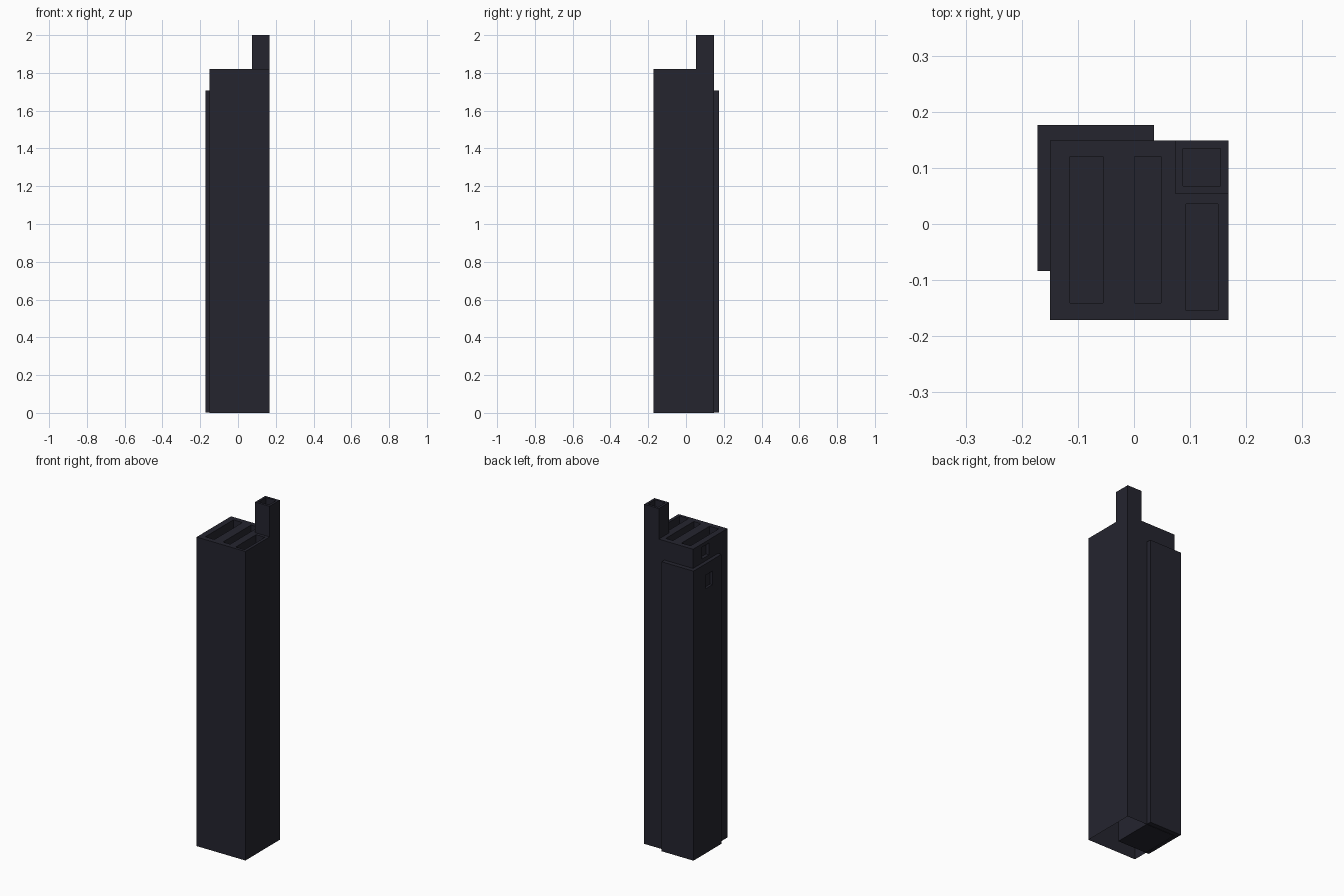
import bpy, bmesh

if "Cube" in bpy.data.objects:
    bpy.data.objects.remove(bpy.data.objects["Cube"])

charcoal = bpy.data.materials.new("dark_charcoal")
charcoal.diffuse_color = (0.018, 0.018, 0.028, 1)
charcoal.use_nodes = True
charcoal.node_tree.nodes["Principled BSDF"].inputs["Base Color"].default_value = charcoal.diffuse_color


def box(name, x, y, z):
    """Box from (min, max) ranges on each axis."""
    bm = bmesh.new()
    bmesh.ops.create_cube(bm, size=1)
    for v in bm.verts:
        v.co = [r[0] if c < 0 else r[1] for c, r in zip(v.co, (x, y, z))]
    me = bpy.data.meshes.new(name)
    bm.to_mesh(me)
    bm.free()
    me.materials.append(charcoal)
    ob = bpy.data.objects.new(name, me)
    bpy.context.collection.objects.link(ob)
    return ob


def carve(ob, cuts):
    """Cut box-shaped recesses out of a solid."""
    for x, y, z in cuts:
        cutter = box("cutter", x, y, z)
        cutter.hide_render = True
        mod = ob.modifiers.new("recess", 'BOOLEAN')
        mod.operation = 'DIFFERENCE'
        mod.solver = 'EXACT'
        mod.object = cutter
        bpy.context.view_layer.objects.active = ob
        bpy.ops.object.modifier_apply(modifier=mod.name)
        bpy.data.objects.remove(cutter)


# Main shaft with three roof slots and a recess high on the left wall
shaft = box("main_shaft", (-0.15, 0.168), (-0.171, 0.149), (0, 1.82))
roof = (1.765, 1.9)
carve(shaft, [
    ((-0.114, -0.055), (-0.141, 0.12), roof),
    ((0.001, 0.048), (-0.141, 0.12), roof),
    ((0.093, 0.150), (-0.154, 0.036), roof),
    ((-0.2, -0.13), (0.0, 0.065), (1.73, 1.80)),
])

# The shaft is open underneath
bm = bmesh.new()
bm.from_mesh(shaft.data)
under = [f for f in bm.faces if all(v.co.z < 0.001 for v in f.verts)]
bmesh.ops.delete(bm, geom=under, context='FACES')
bm.to_mesh(shaft.data)
bm.free()

# Lower wing wrapping the back left corner, with a small wall recess
wing = box("corner_wing", (-0.172, 0.036), (-0.084, 0.176), (0.002, 1.707))
carve(wing, [((-0.2, -0.157), (0.0, 0.065), (1.56, 1.64))])

# Corner turret with a hollow top
turret = box("roof_turret", (0.073, 0.168), (0.054, 0.149), (1.82, 2.0))
carve(turret, [((0.087, 0.154), (0.068, 0.135), (1.94, 2.1))])
